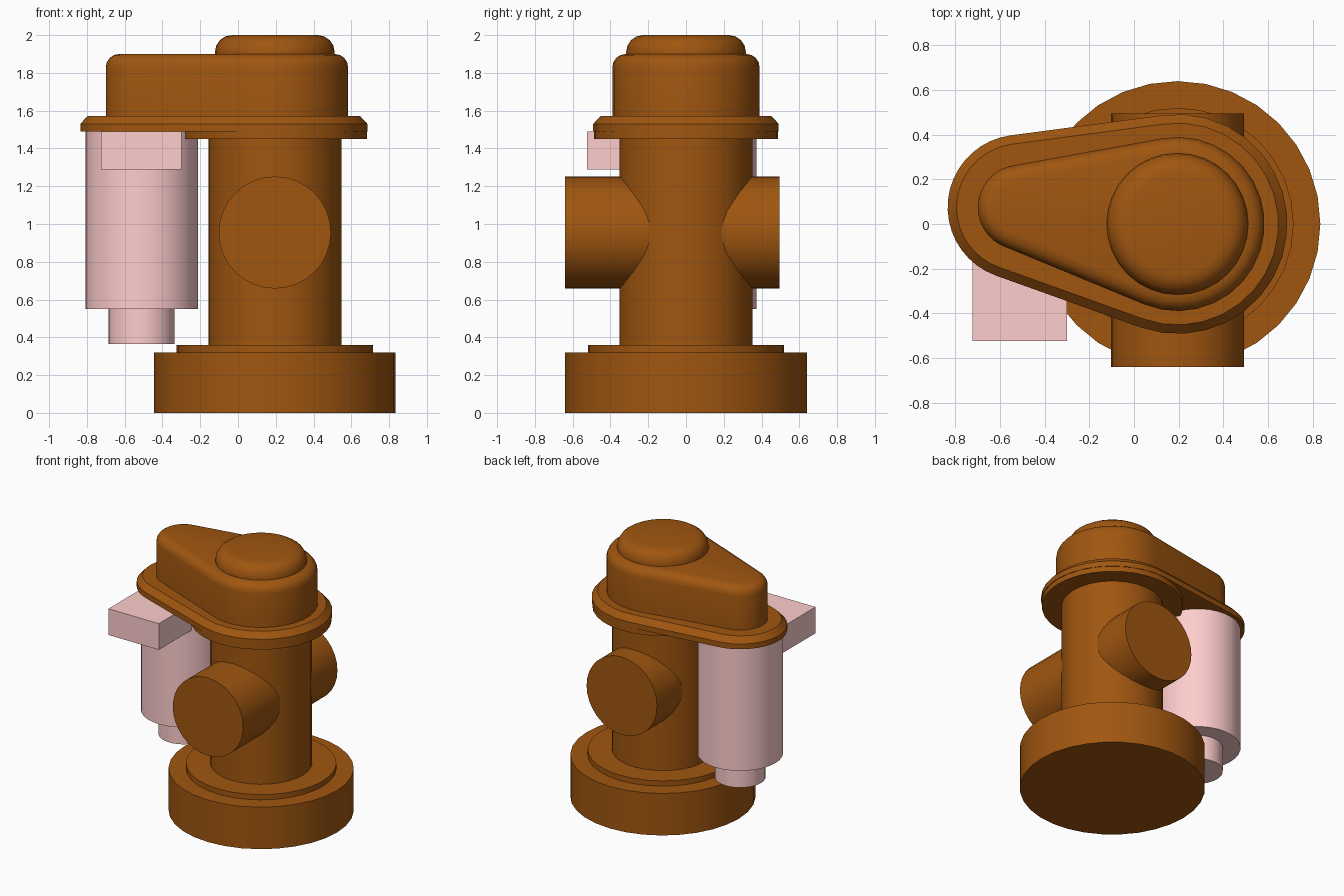
import bpy, bmesh
from math import pi, cos, sin, atan2, acos, hypot
from mathutils import Matrix

if "Cube" in bpy.data.objects:
    bpy.data.objects.remove(bpy.data.objects["Cube"])

COL = (0.195, 0.0)     # column axis
MOT = (-0.51, 0.075)   # motor axis


def material(name, rgb):
    m = bpy.data.materials.new(name)
    m.diffuse_color = (*rgb, 1)
    m.use_nodes = True
    m.node_tree.nodes["Principled BSDF"].inputs["Base Color"].default_value = m.diffuse_color
    return m


brown = material("brown", (0.35, 0.093, 0.005))
pink = material("pink", (1.0, 0.61, 0.61))


def finish(name, bm, mat):
    bmesh.ops.recalc_face_normals(bm, faces=bm.faces)
    me = bpy.data.meshes.new(name)
    bm.to_mesh(me)
    bm.free()
    ob = bpy.data.objects.new(name, me)
    bpy.context.collection.objects.link(ob)
    me.materials.append(mat)
    bpy.ops.object.select_all(action='DESELECT')
    ob.select_set(True)
    bpy.context.view_layer.objects.active = ob
    bpy.ops.object.shade_smooth_by_angle(angle=0.6)
    return ob


def stack(name, rings, mat, matrix=None):
    """Skin a list of equal-length 3D outlines and cap both ends."""
    bm = bmesh.new()
    loops = [[bm.verts.new(p) for p in ring] for ring in rings]
    for a, b in zip(loops, loops[1:]):
        for i in range(len(a)):
            j = (i + 1) % len(a)
            bm.faces.new((a[i], a[j], b[j], b[i]))
    bm.faces.new(loops[0])
    bm.faces.new(loops[-1])
    if matrix:
        bm.transform(matrix)
    return finish(name, bm, mat)


def lathe(name, centre, profile, mat, n=32, matrix=None):
    rings = [[(centre[0] + r * cos(2 * pi * i / n), centre[1] + r * sin(2 * pi * i / n), z)
              for i in range(n)] for r, z in profile]
    return stack(name, rings, mat, matrix)


def teardrop(r1, r2, z, n=18):
    """Belt-shaped outline round the column and motor axes."""
    dx, dy = MOT[0] - COL[0], MOT[1] - COL[1]
    t, b = atan2(dy, dx), acos((r1 - r2) / hypot(dx, dy))
    pts = []
    for c, r, a0, a1 in ((COL, r1, t + b, t + 2 * pi - b), (MOT, r2, t - b, t + b)):
        for i in range(n + 1):
            a = a0 + (a1 - a0) * i / n
            pts.append((c[0] + r * cos(a), c[1] + r * sin(a), z))
    return pts


def rounded(r, top, steps=4):
    """(inset, z) points of a rounded upper edge."""
    return [(r * (1 - cos(pi / 2 * i / steps)), top - r + r * sin(pi / 2 * i / steps))
            for i in range(steps + 1)]


# base, column and collar in one profile
lathe("pump_column", COL, [(0.64, 0), (0.64, 0.32), (0.52, 0.32), (0.52, 0.36), (0.352, 0.36),
                           (0.352, 1.45), (0.488, 1.45), (0.488, 1.491)], brown)

# cross pipe, turned to lie along y
lathe("cross_pipe", (0, 0), [(0.297, -0.495), (0.297, 0.64)], brown,
      matrix=Matrix.Translation((0.195, 0, 0.955)) @ Matrix.Rotation(pi / 2, 4, 'X'))

# flange plate with chamfered top edge
stack("flange_plate", [teardrop(0.492 - i, 0.325 - i, z)
                       for i, z in ((0, 1.49), (0, 1.53), (0.04, 1.573))], brown)

# drive housing with rounded top, and its cap
stack("drive_housing", [teardrop(0.39 - i, 0.19 - i, z)
                        for i, z in [(0, 1.56)] + rounded(0.07, 1.90)], brown)
lathe("housing_cap", COL, [(0.317 - i, z) for i, z in [(0, 1.89)] + rounded(0.09, 2.0)], brown)

# motor with stepped lower end
lathe("motor", MOT, [(0.175, 0.365), (0.175, 0.55), (0.297, 0.55), (0.297, 1.489)], pink)

# terminal box on the motor
bm = bmesh.new()
bmesh.ops.create_cube(bm, size=1, matrix=Matrix.Translation((-0.512, -0.275, 1.389))
                      @ Matrix.Diagonal((0.425, 0.5, 0.2, 1)))
finish("terminal_box", bm, pink)
